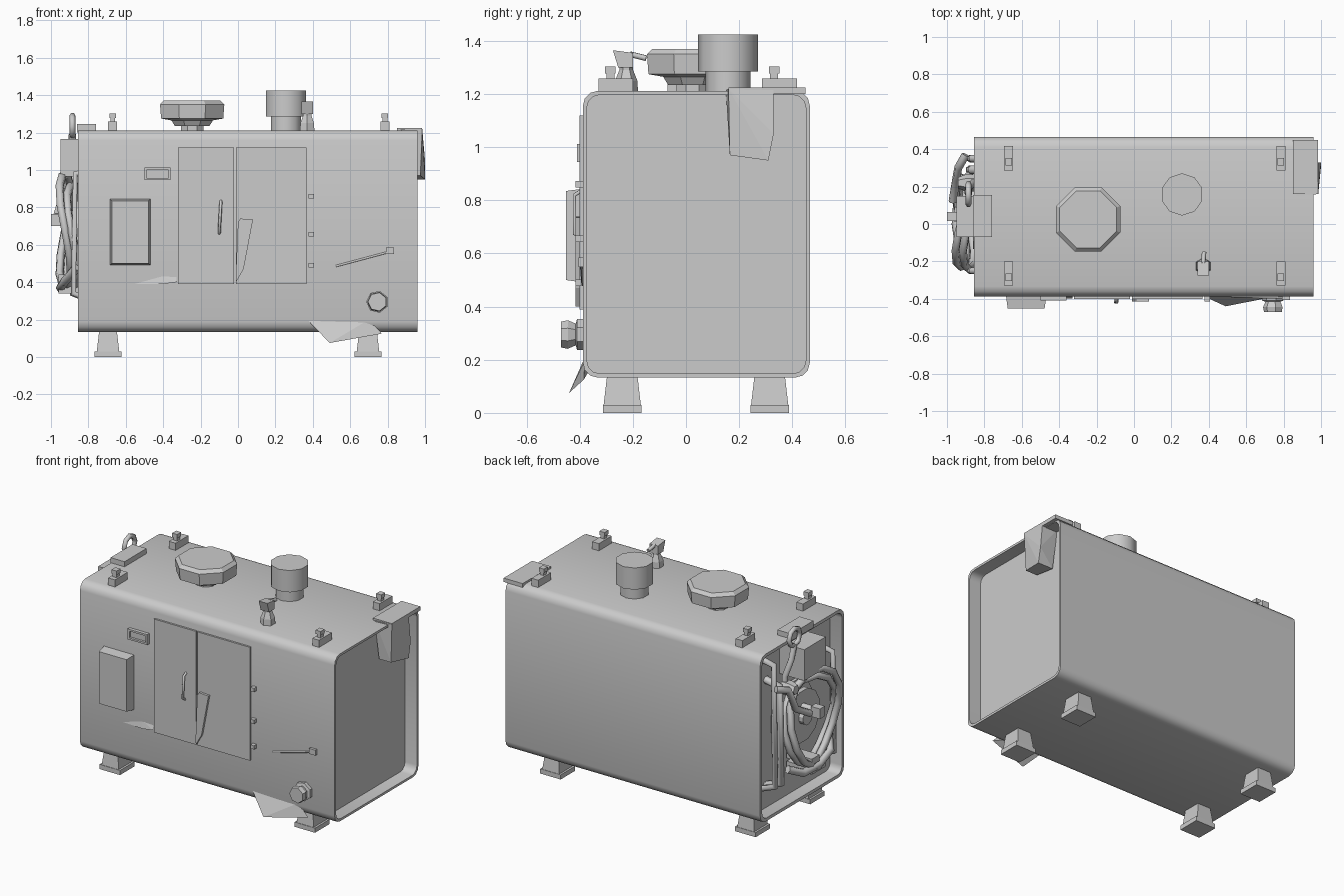
import bpy, bmesh, math
from mathutils import Vector, Matrix

if "Cube" in bpy.data.objects:
    bpy.data.objects.remove(bpy.data.objects["Cube"])


def finish(name, bm, smooth=None):
    bmesh.ops.recalc_face_normals(bm, faces=bm.faces)
    me = bpy.data.meshes.new(name)
    bm.to_mesh(me)
    bm.free()
    ob = bpy.data.objects.new(name, me)
    bpy.context.collection.objects.link(ob)
    if smooth:
        bpy.ops.object.select_all(action='DESELECT')
        ob.select_set(True)
        bpy.context.view_layer.objects.active = ob
        bpy.ops.object.shade_smooth_by_angle(angle=math.radians(smooth))
    return ob


def box(name, x, y, z):
    bm = bmesh.new()
    bmesh.ops.create_cube(bm, size=1)
    for v in bm.verts:
        v.co = [r[0] if c < 0 else r[1] for c, r in zip(v.co, (x, y, z))]
    return finish(name, bm)


def hull(name, pts):
    bm = bmesh.new()
    for p in pts:
        bm.verts.new(p)
    bmesh.ops.convex_hull(bm, input=bm.verts)
    return finish(name, bm)


def lathe(name, origin, direction, profile, sides=8, smooth=None):
    # profile: (radius, distance along direction), closed at both ends
    rot = Vector((0, 0, 1)).rotation_difference(Vector(direction)).to_matrix()
    bm = bmesh.new()
    rings = []
    for r, h in profile:
        rings.append([bm.verts.new(Vector(origin) + rot @ Vector(
            (r * math.cos(a), r * math.sin(a), h)))
            for a in (2 * math.pi * (i + .5) / sides for i in range(sides))])
    for a, b in zip(rings, rings[1:]):
        for i in range(sides):
            j = (i + 1) % sides
            bm.faces.new((a[i], a[j], b[j], b[i]))
    bm.faces.new(rings[0])
    bm.faces.new(rings[-1])
    return finish(name, bm, smooth)


def tube(name, pts, r, cyclic=False):
    cu = bpy.data.curves.new(name, 'CURVE')
    cu.dimensions = '3D'
    cu.bevel_depth = r
    cu.bevel_resolution = 1
    cu.use_fill_caps = True
    sp = cu.splines.new('POLY')
    sp.points.add(len(pts) - 1)
    for p, co in zip(sp.points, pts):
        p.co = (*co, 1)
    sp.use_cyclic_u = cyclic
    ob = bpy.data.objects.new(name, cu)
    bpy.context.collection.objects.link(ob)
    bpy.ops.object.select_all(action='DESELECT')
    ob.select_set(True)
    bpy.context.view_layer.objects.active = ob
    bpy.ops.object.convert(target='MESH')
    return ob


# cabinet shell: rounded section along x, both ends recessed behind a rim
def section(inset):
    y0, y1, z0, z1 = -.388 + inset, .466 - inset, .133 + inset, 1.212 - inset
    r = .055 - inset * .5
    pts = []
    for cy, cz, a0 in ((y1 - r, z1 - r, 0), (y0 + r, z1 - r, 90),
                       (y0 + r, z0 + r, 180), (y1 - r, z0 + r, 270)):
        for k in range(4):
            a = math.radians(a0 + 30 * k)
            pts.append((cy + r * math.cos(a), cz + r * math.sin(a)))
    return pts


bm = bmesh.new()
rings = [[bm.verts.new((x, y, z)) for y, z in section(i)] for x, i in
         ((-.77, .02), (-.855, .02), (-.855, 0), (.96, 0), (.96, .015), (.875, .015))]
for a, b in zip(rings, rings[1:]):
    for i in range(16):
        j = (i + 1) % 16
        bm.faces.new((a[i], a[j], b[j], b[i]))
bm.faces.new(rings[0])
bm.faces.new(rings[-1])
finish('cabinet_shell', bm, 40)

# feet and lifting lugs at the four corners
for x in (-.695, .695):
    for y in (-.24, .315):
        hull('foot_post', [(x + s * w, y + t * (w + .01), z) for s in (-1, 1)
             for t in (-1, 1) for w, z in ((.046, .15), (.06, .03))])
        box('foot_pad', (x - .073, x + .073), (y - .073, y + .073), (0, .03))
for x in (-.67, .785):
    for y in (-.265, .352):
        box('lifting_lug', (x - .024, x + .024), (y - .065, y + .065), (1.2, 1.258))
        box('lug_pin', (x - .013, x + .013), (y - .035, y - .005), (1.25, 1.28))
        box('lug_pin_head', (x - .018, x + .018), (y - .04, y), (1.278, 1.303))

# roof vents
lathe('wide_vent', (-.245, .025, 1.2), (0, 0, 1),
      [(.065, 0), (.065, .035), (.1, .035), (.12, .065), (.18, .075), (.186, .15), (.165, .17)])
lathe('tall_vent', (.257, .158, 1.2), (0, 0, 1),
      [(.085, 0), (.085, .085), (.113, .085), (.113, .225)], 10, 40)

# roof relief valve
lathe('relief_valve', (.37, -.225, 1.2), (0, 0, 1),
      [(.045, 0), (.042, .05), (.026, .09), (.026, .12)], 6)
hull('relief_valve_head', [(x, y, z) for x in (.34, .4) for y, z in
     ((-.275, 1.365), (-.255, 1.3), (-.2, 1.3), (-.2, 1.355))])
tube('relief_valve_lever', [(.37, -.21, 1.35), (.375, -.15, 1.335)], .012)

# front doors and their fittings
box('left_door', (-.32, -.021), (-.4, -.38), (.39, 1.12))
box('right_door', (-.01, .365), (-.4, -.38), (.39, 1.12))
tube('door_handle', [(-.1, -.395, .66), (-.1, -.42, .675), (-.092, -.42, .82),
                     (-.092, -.395, .835)], .008)
hull('door_latch_plate', [(x, y, z) for y in (-.415, -.39) for x, z in
     ((0, .72), (.012, .74), (.08, .735), (.03, .47), (-.01, .4), (-.012, .43))])
for z in (.49, .655, .86):
    box('door_hinge', (.378, .405), (-.415, -.38), (z - .012, z + .012))

# control box with slanted edges, and framed name plate recess
hull('control_box', [(x, y, z) for x, z, y in
     [(a, b, -.38) for a in (-.685, -.468) for b in (.49, .845)] +
     [(a, b, -.452) for a in (-.675, -.478) for b in (.5, .835)]])
box('gauge_panel', (-.49, -.37), (-.395, -.38), (.955, 1.0))
for z in (.945, 1.0):
    box('gauge_frame_rail', (-.5, -.36), (-.41, -.38), (z, z + .012))
for x in (-.5, -.372):
    box('gauge_frame_side', (x, x + .012), (-.41, -.38), (.945, 1.01))
hull('front_brace', [(-.6, -.385, .39), (-.42, -.385, .44), (-.33, -.385, .435),
                     (-.33, -.398, .4), (-.4, -.398, .39)])

# drain outlet, side rod and drip tray at lower right
lathe('drain_outlet', (.745, -.37, .295), (0, -1, 0),
      [(.06, 0), (.06, .04), (.042, .045), (.055, .075), (.05, .1)], 7)
box('side_catch', (.79, .835), (-.405, -.38), (.55, .585))
tube('side_rod', [(.52, -.388, .485), (.82, -.394, .565)], .006)
hull('drip_tray', [(.37, -.385, .2), (.52, -.425, .1), (.49, -.44, .075),
                   (.77, -.385, .125), (.7, -.38, .2), (.7, -.37, .15)])

# hanging chute at the upper right end
hull('end_chute', [(x, y, z) for x, y, z in
     ((.87, .15, 1.215), (.985, .16, 1.22), (.985, .33, 1.215), (.87, .33, 1.215),
      (.975, .165, .97), (1.0, .31, .95), (1.0, .33, 1.05), (.89, .165, .97),
      (.89, .31, .95))])
box('chute_flange', (.85, .985), (.16, .45), (1.2, 1.225))

# left end: reel, hose loops, pipes and junction box inside the open frame
lathe('hose_reel', (-.76, .03, .67), (-1, 0, 0),
      [(.21, 0), (.21, .03), (.06, .03), (.06, .07), (.17, .07), (.17, .1), (.05, .1),
       (.05, .13)], 12)
tube('reel_axle', [(-.86, .04, .735), (-.95, .04, .735)], .022)
box('reel_crank', (-1.0, -.935), (.015, .065), (.7, .765))
for x, ry, rz, cz in ((-.925, .24, .3, .68), (-.885, .25, .27, .65)):
    tube('hose_loop', [(x + .03 * math.sin(2 * a), .01 + ry * math.cos(a),
         cz + rz * math.sin(a)) for a in (math.pi * i / 7 for i in range(14))],
         .022, True)
tube('lower_hose', [(-.9, .25, .42), (-.94, .15, .37), (-.95, 0, .37),
                    (-.93, -.14, .4), (-.86, -.22, .48)], .025)
box('junction_box', (-.948, -.77), (-.07, .15), (.965, 1.165))
box('roof_bracket', (-.86, -.76), (-.07, .155), (1.2, 1.245))
tube('hook_ring', [(-.885, .16 + .055 * math.cos(a), 1.235 + .055 * math.sin(a))
     for a in (math.pi * i / 4 for i in range(8))], .016, True)
tube('hook_stem', [(-.885, .16, 1.19), (-.885, .19, 1.1), (-.86, .22, 1.0),
                   (-.86, .22, .9)], .02)
for y, r, z in ((.35, .02, 1.14), (.29, .024, .98), (-.25, .018, 1.0)):
    tube('vertical_pipe', [(-.77, y, z), (-.87, y, z - .02), (-.88, y, .34),
                           (-.77, y, .3)], r)
tube('upper_hose', [(-.9, .37, .98), (-.94, .3, .96), (-.95, .24, .82),
                    (-.97, .12, .75)], .022)
lathe('pipe_valve', (-.85, .22, .93), (-1, 0, 0), [(.045, 0), (.045, .05), (.03, .09)], 6)
for z in (.36, .42):
    box('lower_clamp', (-.96, -.78), (-.05 + z - .36, .09), (z - .02, z + .02))
